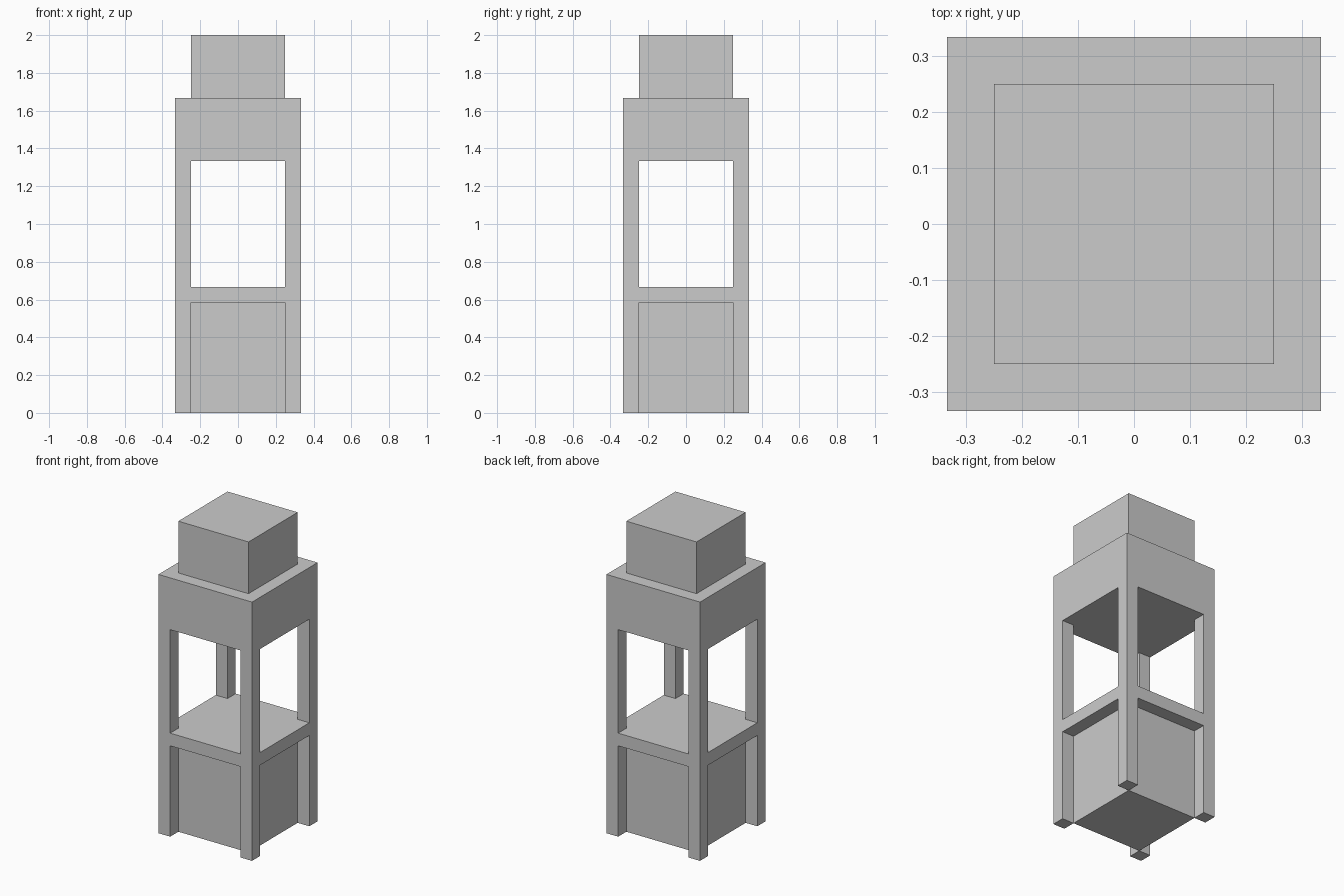
import bpy, bmesh

if "Cube" in bpy.data.objects:
    bpy.data.objects.remove(bpy.data.objects["Cube"])

OUT, INN = 1 / 3, 0.25          # outer half width, half width between posts
SHELF_LOW, SHELF_TOP = 0.585, 2 / 3
BLOCK_LOW, BLOCK_TOP = 4 / 3, 5 / 3


def prism(name, profile, z0, z1):
    """Extrude a flat outline from z0 up to z1."""
    bm = bmesh.new()
    face = bm.faces.new([bm.verts.new((x, y, z0)) for x, y in profile])
    top = bmesh.ops.extrude_face_region(bm, geom=[face], use_keep_orig=True)["geom"]
    bmesh.ops.translate(bm, vec=(0, 0, z1 - z0),
                        verts=[g for g in top if isinstance(g, bmesh.types.BMVert)])
    bmesh.ops.recalc_face_normals(bm, faces=bm.faces[:])
    mesh = bpy.data.meshes.new(name)
    bm.to_mesh(mesh)
    bm.free()
    obj = bpy.data.objects.new(name, mesh)
    bpy.context.collection.objects.link(obj)
    return obj


def square(h):
    return [(-h, -h), (h, -h), (h, h), (-h, h)]


# Cross outline: cutting it through a block leaves only four corner posts
L = 0.5
cross = [(-INN, -L), (INN, -L), (INN, -INN), (L, -INN), (L, INN), (INN, INN),
         (INN, L), (-INN, L), (-INN, INN), (-L, INN), (-L, -INN), (-INN, -INN)]

# Frame: corner posts, shelf and upper block in one piece
frame = prism("frame", square(OUT), 0, BLOCK_TOP)
for name, z0, z1 in (("lower_cutter", -0.2, SHELF_LOW),
                     ("upper_cutter", SHELF_TOP, BLOCK_LOW)):
    cutter = prism(name, cross, z0, z1)
    cutter.hide_render = True
    cutter.hide_set(True)
    cutter.display_type = 'WIRE'
    mod = frame.modifiers.new(name, 'BOOLEAN')
    mod.operation = 'DIFFERENCE'
    mod.solver = 'EXACT'
    mod.object = cutter

# Box between the lower posts and cap on top
prism("lower_box", square(INN), 0, SHELF_LOW)
prism("top_cap", square(INN), BLOCK_TOP, 2)
